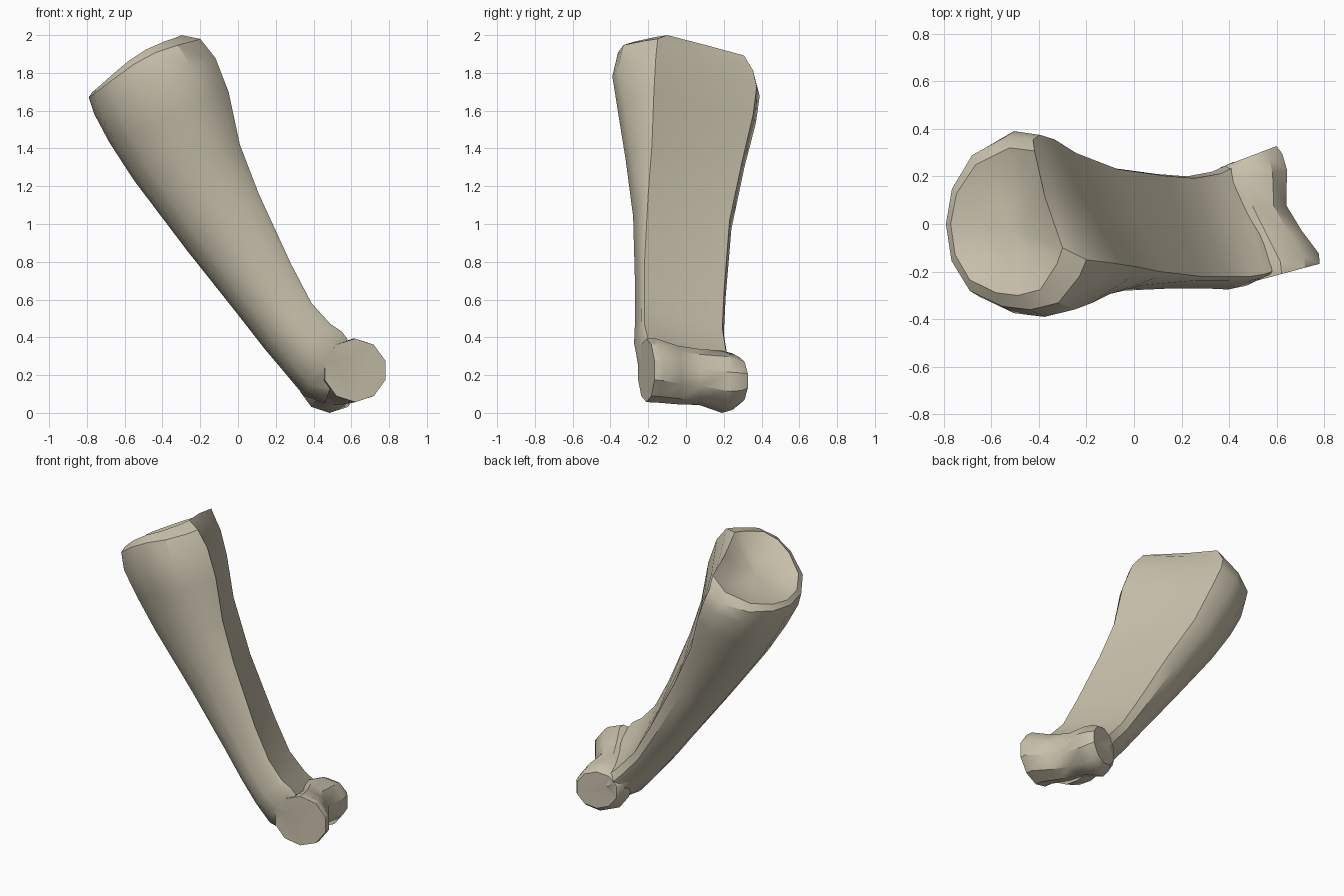
import bpy, bmesh, math
from mathutils import Vector

cube = bpy.data.objects.get("Cube")
if cube:
    bpy.data.objects.remove(cube)

bone = bpy.data.materials.new("pale_bone")
bone.use_nodes = True
colour = (0.58, 0.53, 0.41, 1)
bone.diffuse_color = colour
bone.node_tree.nodes["Principled BSDF"].inputs["Base Color"].default_value = colour


def loft(name, rings, start=None):
    """Skin a list of equal rings; the start is a fan if a tip is given."""
    bm = bmesh.new()
    loops = [[bm.verts.new(p) for p in ring] for ring in rings]
    n = len(loops[0])
    for a, b in zip(loops, loops[1:]):
        for i in range(n):
            j = (i + 1) % n
            bm.faces.new((a[i], a[j], b[j], b[i]))
    bm.faces.new(loops[-1])
    if start is None:
        bm.faces.new(loops[0])
    else:
        tip = bm.verts.new(start)
        for i in range(n):
            bm.faces.new((loops[0][i], loops[0][(i + 1) % n], tip))
    bmesh.ops.recalc_face_normals(bm, faces=bm.faces)
    mesh = bpy.data.meshes.new(name)
    bm.to_mesh(mesh)
    bm.free()
    mesh.materials.append(bone)
    ob = bpy.data.objects.new(name, mesh)
    bpy.context.collection.objects.link(ob)
    return ob


def section(xl, zl, xr, zr, front, back, ridge, corner, lift=0):
    """Slice with a rounded outer side and a slanted, slightly hollow inner side."""
    hollow = (1 + corner) / 2 - 0.03
    uv = [(1, ridge), (hollow, (ridge + back) / 2), (corner, back * 0.96),
          (corner * 0.7, back), (corner * 0.3, back * 0.78),
          (corner * 0.07, back * 0.4), (0, 0), (0.04, front * 0.43),
          (0.17, front * 0.78), (0.4, front * 0.96), (0.6, front),
          (0.8, front * 0.92), (0.95, (ridge * 2 + front) / 3)]
    return [Vector((xl + (xr - xl) * u, y,
                    zl + (zr - zl) * u - lift * math.sin(math.pi * u) * y / 0.33))
            for u, y in uv]


# Shaft, from the socket rim down to the joint
stations = [
    (-0.77, 1.70, -0.30, 2.00, -0.30, 0.32, -0.10, 0.75, 0.05),
    (-0.79, 1.67, -0.20, 1.98, -0.36, 0.37, -0.15, 0.62, 0.05),
    (-0.76, 1.58, -0.12, 1.88, -0.39, 0.39, -0.16, 0.57, 0.02),
    (-0.68, 1.43, -0.05, 1.70, -0.36, 0.37, -0.17, 0.55),
    (-0.55, 1.23, 0.01, 1.42, -0.32, 0.31, -0.18, 0.55),
    (-0.27, 0.86, 0.11, 1.16, -0.28, 0.24, -0.20, 0.53),
    (0.00, 0.52, 0.28, 0.79, -0.27, 0.21, -0.22, 0.49),
    (0.14, 0.34, 0.39, 0.58, -0.27, 0.20, -0.22, 0.47),
    (0.25, 0.21, 0.49, 0.47, -0.275, 0.22, -0.22, 0.47),
    (0.35, 0.09, 0.55, 0.43, -0.26, 0.26, -0.21, 0.47),
    (0.46, 0.05, 0.58, 0.39, -0.23, 0.27, -0.20, 0.47),
]
rings = [section(*s) for s in stations]

# Dished socket at the top
rim = rings[0]
centre = sum(rim, Vector()) / len(rim)
inward = Vector((0.52, 0, -0.85))
dish = [[centre + (p - centre) * k + inward * d for p in rim]
        for k, d in ((0.35, 0.06), (0.7, 0.04))]
shaft = loft("shaft", dish + rings, start=centre + inward * 0.07)

# Spool-shaped joint: y, slant of the ring, centre x, centre z, radius
spool = [(-0.21, 0.27, 0.62, 0.225, 0.168), (-0.16, 0.22, 0.615, 0.225, 0.170),
         (-0.04, 0.1, 0.555, 0.2, 0.155), (0.07, 0.05, 0.5, 0.19, 0.148),
         (0.19, 0.25, 0.485, 0.165, 0.165), (0.245, 0.35, 0.48, 0.165, 0.150),
         (0.282, 0.38, 0.48, 0.17, 0.125)]
sides = 10
joint_rings = []
for y, slant, x, z, r in spool:
    angles = [math.tau * (i + 0.5) / sides for i in range(sides)]
    joint_rings.append([Vector((x + r * math.cos(a), y + slant * r * math.cos(a),
                                z + r * math.sin(a))) for a in angles])
joint = loft("joint", joint_rings)

# Fuse the joint into the shaft
union = shaft.modifiers.new("fuse", "BOOLEAN")
union.operation = "UNION"
union.solver = "EXACT"
union.object = joint
bpy.context.view_layer.objects.active = shaft
for ob in bpy.context.selected_objects:
    ob.select_set(False)
shaft.select_set(True)
bpy.ops.object.modifier_apply(modifier=union.name)
bpy.data.objects.remove(joint)
shaft.name = "leg_bone"
bpy.ops.object.shade_smooth_by_angle(angle=math.radians(35))
